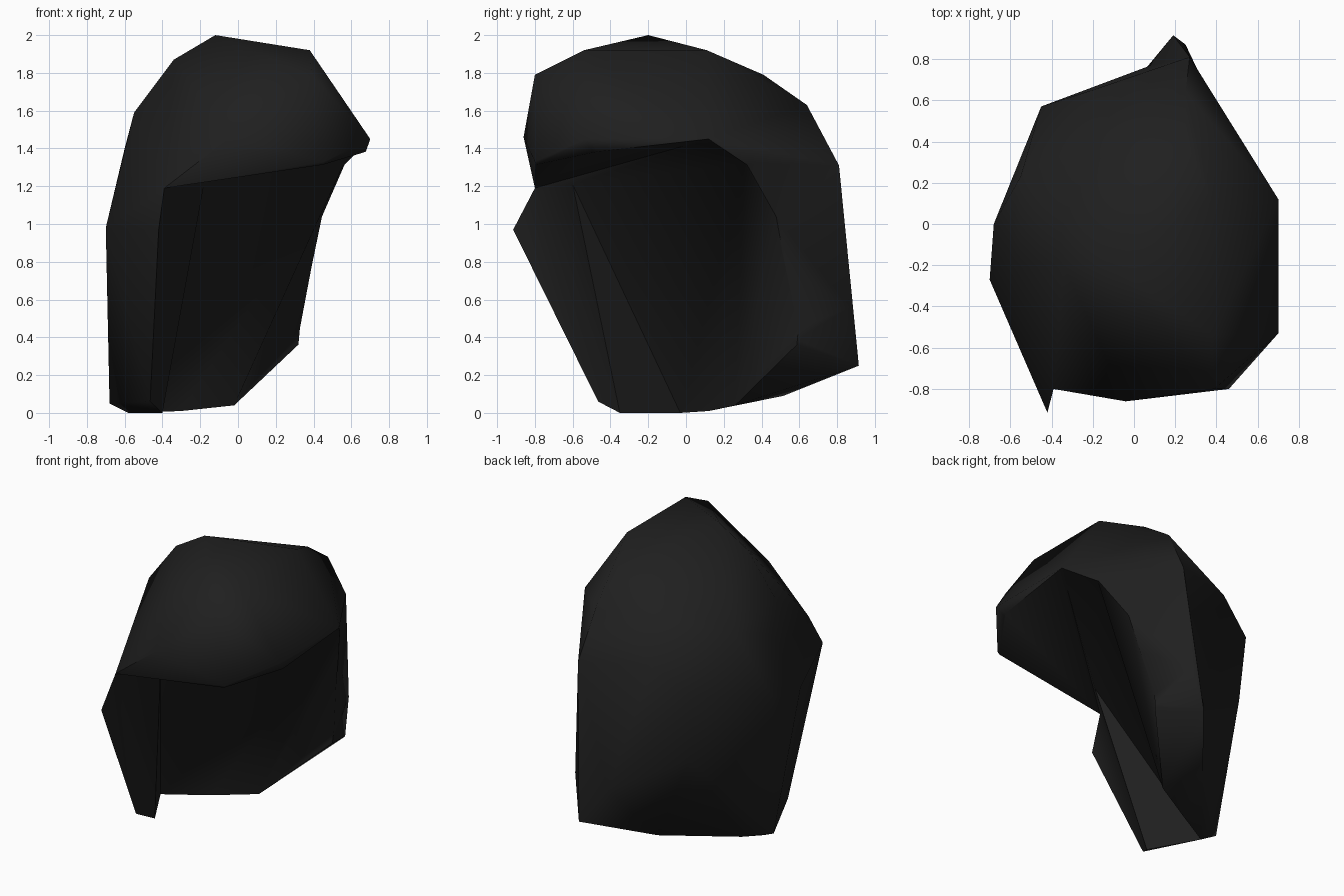
import bpy
import bmesh
import math

default_cube = bpy.data.objects.get("Cube")
if default_cube:
    bpy.data.objects.remove(default_cube, do_unlink=True)

# One near-black colour for the whole piece
black = bpy.data.materials.new("soft black")
black.use_nodes = True
tone = (0.014, 0.014, 0.014, 1)
black.diffuse_color = tone
black.node_tree.nodes["Principled BSDF"].inputs["Base Color"].default_value = tone


def hull_object(name, points):
    """Wrap a convex skin around a handful of corner points."""
    shape = bmesh.new()
    for point in points:
        shape.verts.new(point)
    result = bmesh.ops.convex_hull(shape, input=shape.verts[:])
    spare = {item for item in result["geom_interior"] + result["geom_unused"]
             if isinstance(item, bmesh.types.BMVert)}
    bmesh.ops.delete(shape, geom=list(spare), context="VERTS")
    bmesh.ops.recalc_face_normals(shape, faces=shape.faces[:])
    mesh = bpy.data.meshes.new(name)
    shape.to_mesh(mesh)
    shape.free()
    mesh.materials.append(black)
    item = bpy.data.objects.new(name, mesh)
    bpy.context.collection.objects.link(item)
    return item


def combine(target, tool, operation):
    """Apply a boolean and throw the tool away."""
    modifier = target.modifiers.new(operation.title(), "BOOLEAN")
    modifier.operation = operation
    modifier.solver = "EXACT"
    modifier.object = tool
    bpy.context.view_layer.objects.active = target
    bpy.ops.object.modifier_apply(modifier=modifier.name)
    bpy.data.objects.remove(tool, do_unlink=True)


def lowered(points):
    """Repeat points below the floor so a cutter passes right through."""
    return points + [(x, y, -.2) for x, y, z in points]


# Corners shared by the shell, the locks and the cavities
fringe_end = (-.39, -.8, 1.19)
fringe_back = (.7, .12, 1.45)
temple = (-.18, -.6, 1.21)
lock_tip = (-.42, -.915, .97)
side_bulge = (-.7, -.27, .98)
lock_foot = (-.465, -.465, .06)
lock_heel = (-.4, -.35, 0)
inner_foot = (-.58, -.03, 0)
wall_foot = (-.3, .12, .01)
nape_foot = (-.02, .26, .04)
rim_foot = (.33, .56, .37)
rim_middle = (.44, .47, 1.04)
rim_top = (.56, .31, 1.32)
back_corner = (.27, .81, 1.31)
nape_edge = (-.14, .515, .09)
nape_dent = (.07, .765, .45)

crown = [(-.12, -.2, 2), (.38, .11, 1.92), (.38, -.54, 1.92),
         (.39, -.8, 1.79), (-.34, -.2, 1.87), (.25, .41, 1.79), (.25, .64, 1.63)]
fringe = [fringe_end, (-.04, -.86, 1.46), (.46, -.8, 1.33),
          (.7, -.53, 1.45), fringe_back]
side = [side_bulge, (-.68, 0, 1), (-.6, -.1, 1.4), (-.55, .23, 1.5),
        (-.55, -.2, 1.59), (-.68, 0, .05), lock_foot, lock_heel, inner_foot]
back = [(-.45, .57, 1.17), (-.41, .55, .7), (-.53, .14, .04), (-.2, .65, 1.35),
        back_corner, nape_edge, nape_dent, wall_foot, nape_foot, rim_foot, rim_top]

hair = hull_object("hair_shell", crown + fringe + side + back)

# Pointed lock hanging at the front of the side
lock = hull_object("side_lock", [lock_tip, fringe_end, temple, side_bulge,
                                 lock_foot, lock_heel, inner_foot])
combine(hair, lock, "UNION")

# Flicked-out tip at the back
flick = hull_object("back_flick", [
    (.19, .915, .25), (.25, .87, .56), back_corner, nape_edge, nape_dent,
    nape_foot, rim_foot, rim_middle])
combine(hair, flick, "UNION")

# Space in front of the lock and under the fringe
front_gap = hull_object("front_cutter", lowered([lock_foot, lock_heel]) + [
    lock_tip, fringe_end, temple, fringe_back, (-.42, -1.4, 1.12),
    (-.47, -1.4, -.2), (.5, -1.4, 1.25), (1.2, -1.2, 1.38), (1.2, .1, 1.52),
    (1.2, -1.2, -.2)])
front_gap.hide_render = True
combine(hair, front_gap, "DIFFERENCE")

# Hollow behind the lock, sloping forward up to the temple
rear_gap = hull_object(
    "rear_cutter", lowered([lock_heel, inner_foot, wall_foot, nape_foot]) + [
        temple, fringe_back, rim_top, (1.2, -.6, 1.44), (1.2, .15, 1.5),
        (1.2, -.6, -.2), (1.2, .3, -.2)])
rear_gap.hide_render = True
combine(hair, rear_gap, "DIFFERENCE")

# Open side beyond the rim of the back
rim_gap = hull_object("rim_cutter", lowered([nape_foot]) + [
    rim_top, rim_middle, rim_foot, (1.2, .1, 1.5), (1.2, .1, -.2),
    (.8, 1.05, 1), (.8, .98, .35), (.6, .8, -.2)])
rim_gap.hide_render = True
combine(hair, rim_gap, "DIFFERENCE")

# Soft shading over the dome with crisp cut edges
bpy.ops.object.select_all(action="DESELECT")
hair.select_set(True)
bpy.context.view_layer.objects.active = hair
bpy.ops.object.shade_smooth_by_angle(angle=math.radians(60))
